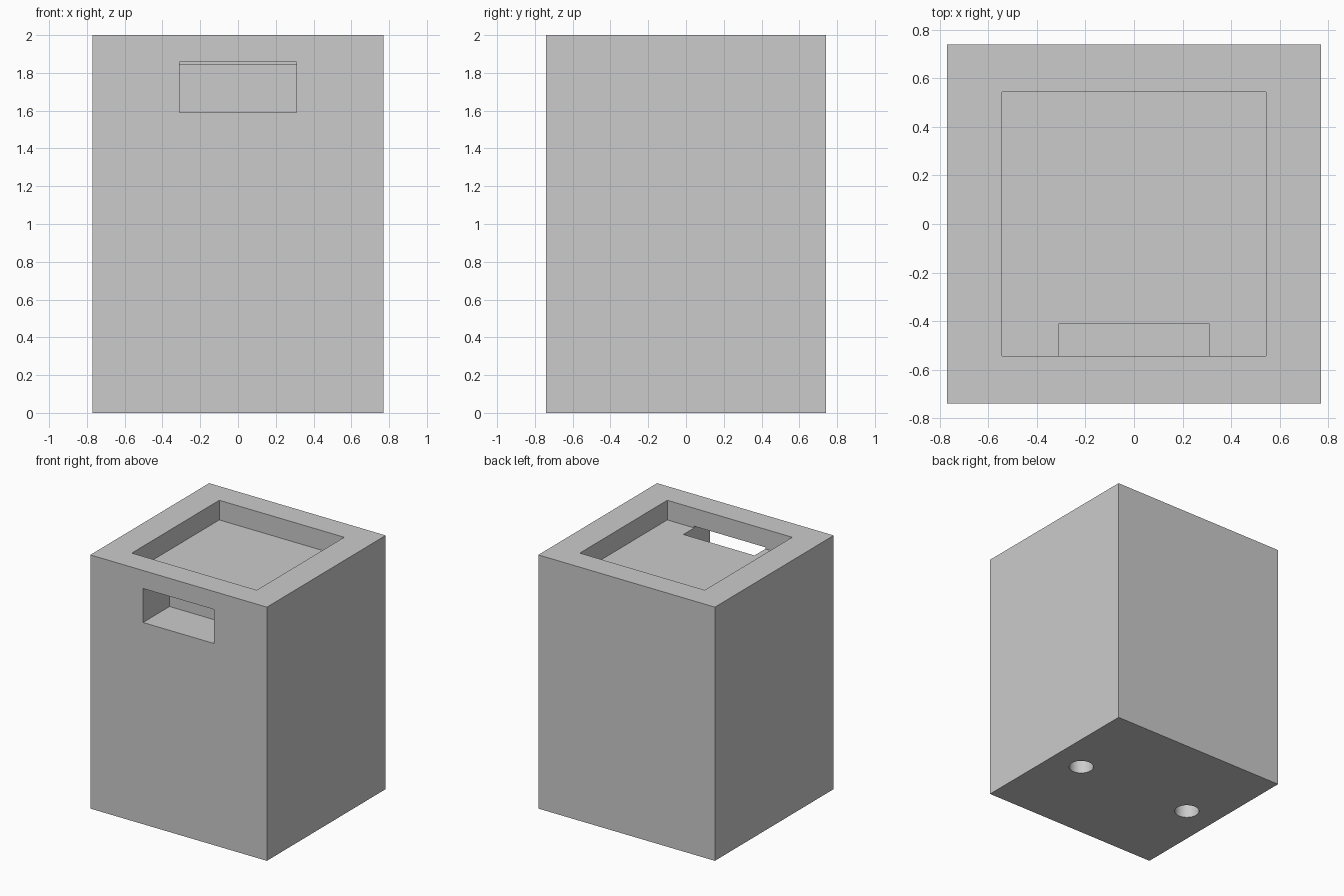
import bpy
import math

cube = bpy.data.objects.get("Cube")
if cube:
    bpy.data.objects.remove(cube, do_unlink=True)

WIDTH, DEPTH, HEIGHT = 1.54, 1.48, 2.0
POCKET = 0.545      # half size of the square recess in the top
FLOOR = 1.845       # height of the recess floor
SLOT = 0.31         # half width of the front slot

grey = bpy.data.materials.new("plain grey")
grey.use_nodes = True
colour = (0.6, 0.6, 0.6, 1)
grey.diffuse_color = colour
grey.node_tree.nodes["Principled BSDF"].inputs["Base Color"].default_value = colour


def box(name, low, high):
    """Box spanning two opposite corners."""
    centre = [(a + b) / 2 for a, b in zip(low, high)]
    bpy.ops.mesh.primitive_cube_add(size=1, location=centre)
    obj = bpy.context.object
    obj.name = name
    obj.scale = [b - a for a, b in zip(low, high)]
    bpy.ops.object.transform_apply(location=True, rotation=False, scale=True)
    obj.data.materials.append(grey)
    return obj


def cut(target, cutter):
    """Subtract a cutter from the target, then delete the cutter."""
    cutter.hide_render = True
    mod = target.modifiers.new("cut", "BOOLEAN")
    mod.operation = "DIFFERENCE"
    mod.solver = "EXACT"
    mod.object = cutter
    bpy.context.view_layer.objects.active = target
    bpy.ops.object.modifier_apply(modifier=mod.name)
    bpy.data.objects.remove(cutter, do_unlink=True)


# Solid block
body = box("body", (-WIDTH / 2, -DEPTH / 2, 0), (WIDTH / 2, DEPTH / 2, HEIGHT))

# Square recess in the top
cut(body, box("recess_cutter", (-POCKET, -POCKET, FLOOR), (POCKET, POCKET, HEIGHT + 0.2)))

# Front slot that opens into the recess floor
cut(body, box("slot_cutter", (-SLOT, -DEPTH / 2 - 0.2, 1.59), (SLOT, -0.41, 1.858)))

# Round blind holes in the underside
for x in (-0.51, 0.51):
    bpy.ops.mesh.primitive_cylinder_add(vertices=48, radius=0.09, depth=0.5, location=(x, 0, 0))
    hole = bpy.context.object
    hole.name = "hole_cutter"
    hole.data.materials.append(grey)
    cut(body, hole)

# Smooth hole walls, sharp block edges
bpy.ops.object.select_all(action="DESELECT")
body.select_set(True)
bpy.context.view_layer.objects.active = body
bpy.ops.object.shade_smooth_by_angle(angle=math.radians(30))
